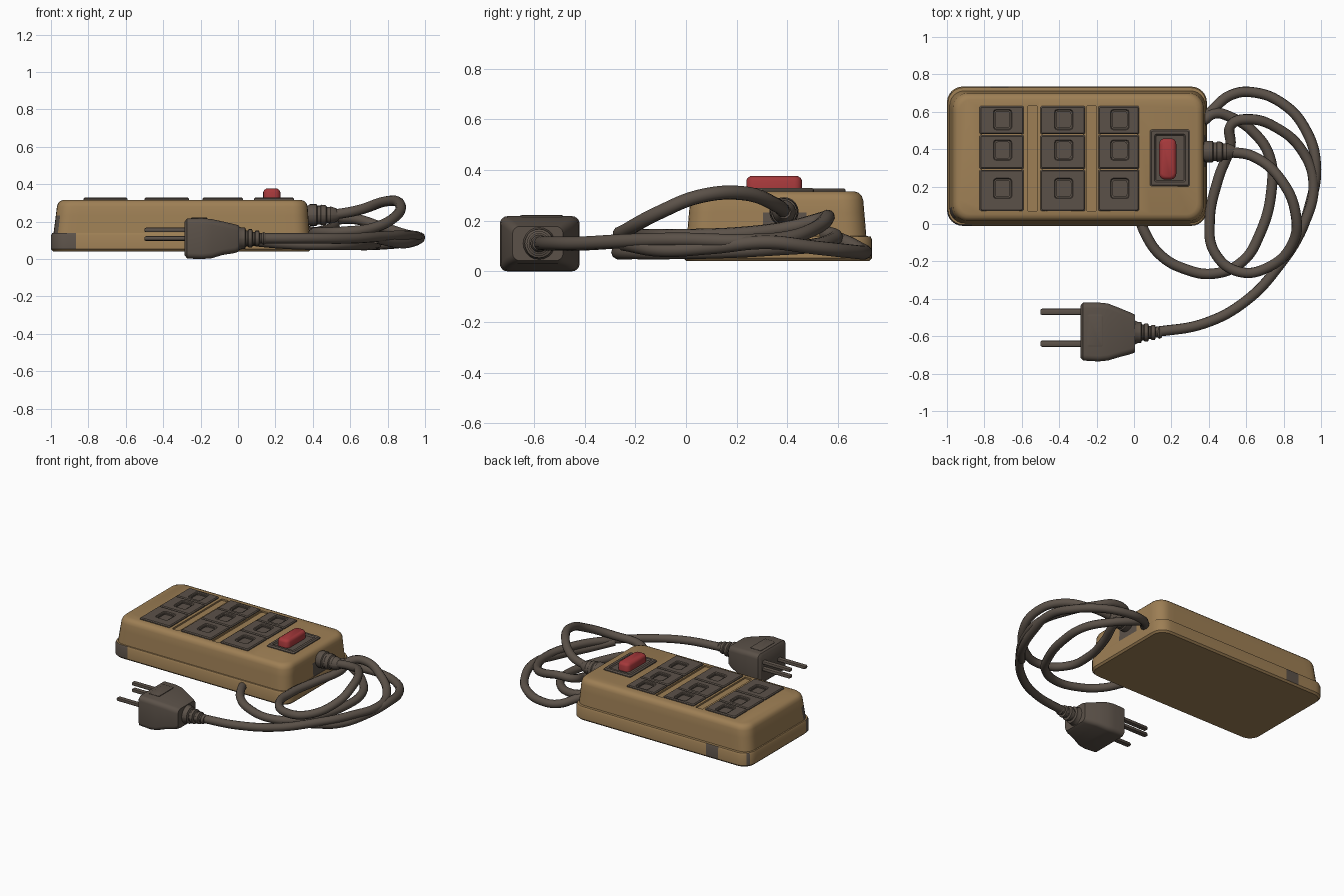
import bpy, bmesh, math

if "Cube" in bpy.data.objects:
    bpy.data.objects.remove(bpy.data.objects["Cube"])

def material(name, rgb):
    m = bpy.data.materials.new(name)
    m.diffuse_color = (*rgb, 1)
    m.use_nodes = True
    m.node_tree.nodes["Principled BSDF"].inputs["Base Color"].default_value = m.diffuse_color
    return m

TAN = material("tan plastic", (0.34, 0.212, 0.09))
DARK = material("dark brown rubber", (0.105, 0.083, 0.066))
RED = material("red switch", (0.376, 0.04, 0.043))

def rounded_rect(x0, x1, y0, y1, r, n, sub):
    """Closed outline: n points per corner, optional extra points on straights."""
    r = min(r, (x1 - x0) / 2 - 1e-4, (y1 - y0) / 2 - 1e-4)
    centres = [(x1 - r, y1 - r), (x0 + r, y1 - r), (x0 + r, y0 + r), (x1 - r, y0 + r)]
    arcs = []
    for k, (cx, cy) in enumerate(centres):
        arcs.append([(cx + r * math.cos(a), cy + r * math.sin(a)) for a in
                     (math.pi / 2 * (k + i / (n - 1)) for i in range(n))])
    pts = []
    for k in range(4):
        pts += arcs[k]
        (ax, ay), (bx, by) = arcs[k][-1], arcs[(k + 1) % 4][0]
        pts += [(ax + (bx - ax) * i / (sub + 1), ay + (by - ay) * i / (sub + 1))
                for i in range(1, sub + 1)]
    return pts

def finish(ob, angle=35):
    bpy.ops.object.select_all(action='DESELECT')
    ob.select_set(True)
    bpy.context.view_layer.objects.active = ob
    bpy.ops.object.shade_smooth_by_angle(angle=math.radians(angle))

def loft(name, rings, mats, axis='Z', n=5, sub=0, angle=35, rule=None):
    """Skin rings (x0, x1, y0, y1, radius, level) along z, or (y, z) rings along x."""
    bm = bmesh.new()
    loops = []
    for *rect, r, h in rings:
        pts = rounded_rect(*rect, r, n, sub)
        loops.append([bm.verts.new((a, b, h) if axis == 'Z' else (h, a, b)) for a, b in pts])
    for lo, hi in zip(loops, loops[1:]):
        for i in range(len(lo)):
            j = (i + 1) % len(lo)
            bm.faces.new((lo[i], lo[j], hi[j], hi[i]))
    bm.faces.new(loops[0])
    bm.faces.new(loops[-1])
    bmesh.ops.recalc_face_normals(bm, faces=bm.faces)
    if rule:
        for f in bm.faces:
            f.material_index = rule(f.calc_center_median())
    me = bpy.data.meshes.new(name)
    bm.to_mesh(me)
    bm.free()
    for m in mats:
        me.materials.append(m)
    ob = bpy.data.objects.new(name, me)
    bpy.context.collection.objects.link(ob)
    finish(ob, angle)
    return ob

def grow(rect, d):
    x0, x1, y0, y1 = rect
    return (x0 - d, x1 + d, y0 - d, y1 + d)

def tube(name, rings, cy, cz):
    """Round part along x from (x, radius) pairs."""
    return loft(name, [(cy - r, cy + r, cz - r, cz + r, r, x) for x, r in rings], [DARK], 'X', n=6)

# Housing: flanged base and tapered upper shell with worn dark patches
def worn(c):
    front_left = c.y < 0.08 and (c.x < -0.88 and 0.05 < c.z < 0.137 or c.x < -0.955 and 0.14 < c.z < 0.25)
    back_left = c.z < 0.137 and c.z > 0.05 and (c.x < -0.97 and c.y > 0.69
                                                or c.y > 0.72 and -0.76 < c.x < -0.69)
    by_cord = c.x > 0.37 and 0.30 < c.y < 0.47 and 0.138 < c.z < 0.25
    return 1 if front_left or back_left or by_cord else 0

base, upper = (-1.0, 0.39, -0.01, 0.735), (-0.986, 0.382, 0.004, 0.712)
top = (-0.968, 0.372, 0.016, 0.70)
rings = [(*grow(base, -0.012), 0.075, 0.04), (*base, 0.085, 0.052), (*base, 0.085, 0.125),
         (*grow(base, -0.006), 0.08, 0.138), (*upper, 0.08, 0.139)]
for t in (0.33, 0.66, 1):
    rings.append((*[u + (v - u) * t for u, v in zip(upper, top)], 0.08, 0.139 + 0.141 * t))
rings += [(*grow(top, -0.006), 0.078, 0.298), (*grow(top, -0.018), 0.07, 0.31),
          (*grow(top, -0.036), 0.055, 0.316)]
housing = loft("housing", rings, [TAN, DARK], n=7, sub=24, rule=worn)

# Recesses for the socket columns, and shallow gutters between them
COLUMNS = [(-0.825, -0.59), (-0.50, -0.262), (-0.19, 0.028)]
ROWS = [(0.07, 0.29, 0.19), (0.295, 0.475, 0.395), (0.48, 0.63, 0.558)]
cuts = [(a + 0.012, b - 0.012, 0.085, 0.615, 0.25) for a, b in COLUMNS]
cuts += [(-0.57, -0.515, 0.07, 0.63, 0.305), (-0.255, -0.20, 0.07, 0.63, 0.305)]
for x0, x1, y0, y1, z in cuts:
    cutter = loft("cutter", [(x0, x1, y0, y1, 0.004, z), (x0, x1, y0, y1, 0.004, 0.4)], [TAN], n=2)
    cutter.hide_render = True
    mod = housing.modifiers.new("cut", 'BOOLEAN')
    mod.operation, mod.solver, mod.object = 'DIFFERENCE', 'EXACT', cutter
    bpy.context.view_layer.objects.active = housing
    bpy.ops.object.modifier_apply(modifier=mod.name)
    bpy.data.objects.remove(cutter)
finish(housing)

# Nine socket plates, each with a sunken square hole
for x0, x1 in COLUMNS:
    for y0, y1, hy in ROWS:
        hx = (x0 + x1) / 2 + 0.005
        plate, hole = (x0, x1, y0, y1), (hx - 0.038, hx + 0.038, hy - 0.043, hy + 0.043)
        loft("socket_plate", [(*grow(plate, -0.02), 0.004, 0.312), (*plate, 0.006, 0.312),
                              (*plate, 0.006, 0.322), (*grow(plate, -0.006), 0.006, 0.328),
                              (*grow(hole, 0.012), 0.016, 0.328), (*grow(hole, 0.008), 0.014, 0.322),
                              (*hole, 0.012, 0.321), (*hole, 0.012, 0.275)], [DARK], n=3)

# Switch frame and red rocker
frame = (0.085, 0.30, 0.20, 0.505)
loft("switch_frame", [(*frame, 0.01, 0.305), (*frame, 0.01, 0.322), (*grow(frame, -0.008), 0.008, 0.33),
                      (*grow(frame, -0.025), 0.008, 0.33), (*grow(frame, -0.032), 0.008, 0.321)],
     [DARK], n=3)
rocker = (0.135, 0.226, 0.238, 0.458)
loft("switch_rocker", [(*rocker, 0.03, 0.315), (*rocker, 0.03, 0.358), (*grow(rocker, -0.005), 0.027, 0.369),
                       (*grow(rocker, -0.016), 0.02, 0.376)], [RED], angle=50)

# Strain relief where the cord leaves the housing
tube("strain_relief", [(0.36, 0.042), (0.385, 0.058), (0.42, 0.058), (0.425, 0.05), (0.44, 0.05),
                       (0.445, 0.055), (0.47, 0.052), (0.475, 0.044), (0.49, 0.044), (0.495, 0.046),
                       (0.52, 0.038), (0.54, 0.027)], 0.387, 0.235)

# Cord strands
def cord(name, pts):
    cu = bpy.data.curves.new(name, 'CURVE')
    cu.dimensions = '3D'
    cu.bevel_depth, cu.bevel_resolution, cu.resolution_u = 0.028, 3, 8
    cu.use_fill_caps = True
    sp = cu.splines.new('BEZIER')
    sp.bezier_points.add(len(pts) - 1)
    for p, co in zip(sp.bezier_points, pts):
        p.co = co
        p.handle_left_type = p.handle_right_type = 'AUTO'
    cu.materials.append(DARK)
    ob = bpy.data.objects.new(name, cu)
    bpy.context.collection.objects.link(ob)
    bpy.ops.object.select_all(action='DESELECT')
    ob.select_set(True)
    bpy.context.view_layer.objects.active = ob
    bpy.ops.object.convert(target='MESH')
    finish(bpy.context.object, 60)

cord("cord_main", [(0.5, 0.387, 0.235), (0.64, 0.36, 0.26), (0.79, 0.23, 0.308), (0.865, 0.05, 0.295),
                   (0.85, -0.1, 0.235), (0.72, -0.23, 0.165), (0.56, -0.255, 0.145), (0.43, -0.15, 0.14),
                   (0.405, 0.02, 0.14), (0.45, 0.24, 0.15), (0.515, 0.42, 0.175), (0.52, 0.53, 0.205),
                   (0.61, 0.56, 0.215), (0.77, 0.51, 0.17), (0.9, 0.39, 0.13), (0.96, 0.22, 0.12),
                   (0.9, -0.02, 0.125), (0.77, -0.23, 0.12), (0.6, -0.41, 0.11), (0.38, -0.53, 0.11),
                   (0.1, -0.58, 0.11)])
cord("cord_outer_loop", [(0.37, 0.55, 0.14), (0.43, 0.62, 0.12), (0.52, 0.69, 0.085), (0.63, 0.705, 0.075),
                         (0.8, 0.64, 0.08), (0.92, 0.5, 0.095), (0.972, 0.32, 0.115), (0.94, 0.1, 0.095),
                         (0.86, -0.1, 0.085), (0.74, -0.25, 0.11)])
cord("cord_inner_loop", [(0.03, 0.03, 0.10), (0.06, -0.05, 0.10), (0.14, -0.165, 0.09), (0.27, -0.24, 0.08),
                         (0.43, -0.265, 0.075), (0.58, -0.2, 0.075), (0.67, -0.06, 0.075),
                         (0.735, 0.18, 0.08), (0.725, 0.36, 0.09), (0.64, 0.49, 0.10),
                         (0.52, 0.57, 0.12), (0.43, 0.59, 0.14), (0.37, 0.55, 0.15)])

# Plug body, its raised panel, ribbed collar and prongs
loft("plug_body", [(-0.715, -0.435, 0.02, 0.20, 0.025, -0.285), (-0.73, -0.42, 0.002, 0.217, 0.03, -0.272),
                   (-0.735, -0.42, 0.0, 0.218, 0.03, -0.19), (-0.73, -0.425, 0.004, 0.213, 0.03, -0.14),
                   (-0.712, -0.448, 0.022, 0.20, 0.03, -0.08), (-0.695, -0.475, 0.032, 0.185, 0.03, -0.015),
                   (-0.685, -0.485, 0.042, 0.178, 0.03, 0.006)], [DARK], 'X')
panel = (-0.25, -0.165, -0.655, -0.485)
loft("plug_panel", [(*panel, 0.01, 0.212), (*panel, 0.01, 0.22), (*grow(panel, -0.006), 0.008, 0.222)], [DARK])
collar = [(0.0, 0.066)]
for i in range(3):
    x, r = 0.02 + i * 0.037, 0.057 - i * 0.008
    collar += [(x, r), (x + 0.018, r), (x + 0.023, r - 0.015), (x + 0.032, r - 0.015)]
tube("plug_collar", collar + [(0.135, 0.034), (0.15, 0.027)], -0.58, 0.11)
for y, z in ((-0.47, 0.155), (-0.47, 0.108), (-0.64, 0.11)):
    prong = (y - 0.017, y + 0.017, z - 0.012, z + 0.012)
    loft("plug_prong", [(*grow(prong, -0.005), 0.005, -0.50), (*prong, 0.008, -0.492),
                        (*prong, 0.008, -0.27)], [DARK], 'X', n=3)
